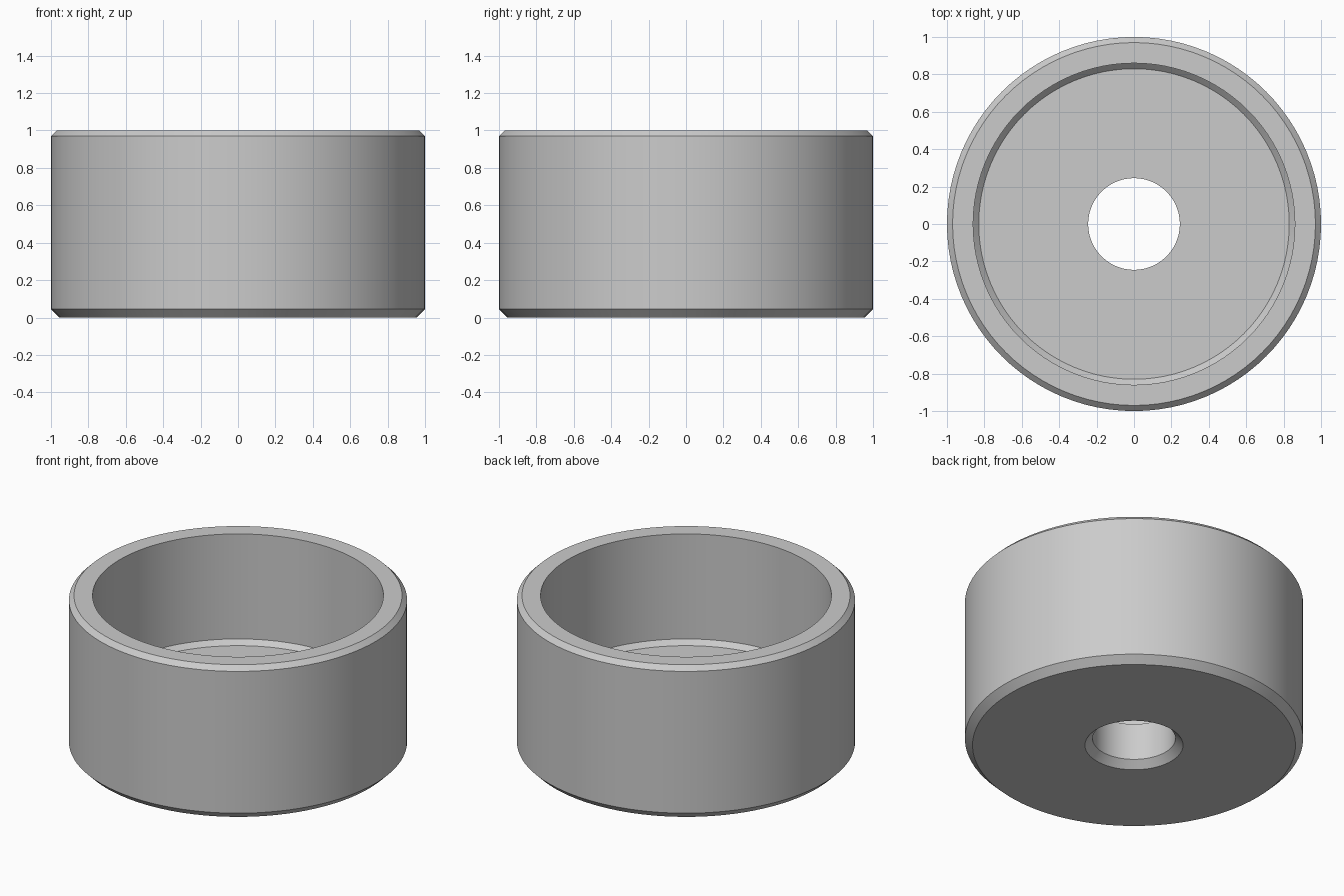
import bpy
import bmesh
import math

# Remove the default cube
cube = bpy.data.objects.get("Cube")
if cube:
    bpy.data.objects.remove(cube, do_unlink=True)

SEGMENTS = 96


def make_material(name, colour):
    mat = bpy.data.materials.new(name)
    mat.use_nodes = True
    mat.diffuse_color = colour
    mat.node_tree.nodes["Principled BSDF"].inputs["Base Color"].default_value = colour
    return mat


def lathe(name, profile, material):
    """Revolve a closed (radius, height) profile around z."""
    bm = bmesh.new()
    rings = []
    for radius, height in profile:
        ring = []
        for i in range(SEGMENTS):
            a = math.tau * i / SEGMENTS
            ring.append(bm.verts.new((radius * math.cos(a), radius * math.sin(a), height)))
        rings.append(ring)
    for k, ring in enumerate(rings):
        above = rings[(k + 1) % len(rings)]
        for i in range(SEGMENTS):
            j = (i + 1) % SEGMENTS
            bm.faces.new((ring[i], ring[j], above[j], above[i]))
    bmesh.ops.recalc_face_normals(bm, faces=bm.faces)
    mesh = bpy.data.meshes.new(name)
    bm.to_mesh(mesh)
    bm.free()
    mesh.materials.append(material)
    obj = bpy.data.objects.new(name, mesh)
    bpy.context.collection.objects.link(obj)
    bpy.ops.object.select_all(action="DESELECT")
    obj.select_set(True)
    bpy.context.view_layer.objects.active = obj
    bpy.ops.object.shade_smooth_by_angle(angle=math.radians(30))
    return obj


grey = make_material("plain grey", (0.6, 0.6, 0.6, 1))

# Main dimensions
outer, inner, hole = 1.0, 0.86, 0.245
top, floor = 1.0, 0.285
top_bevel, base_bevel = 0.03, 0.045

# Cup with bevelled rim and base, a sloped floor edge and a countersunk hole
cup_profile = [
    (hole + base_bevel, 0),
    (outer - base_bevel, 0),
    (outer, base_bevel),
    (outer, top - top_bevel),
    (outer - top_bevel, top),
    (inner, top),
    (inner, floor + top_bevel),
    (inner - top_bevel, floor),
    (hole, floor),
    (hole, base_bevel),
]
lathe("round_cup", cup_profile, grey)
